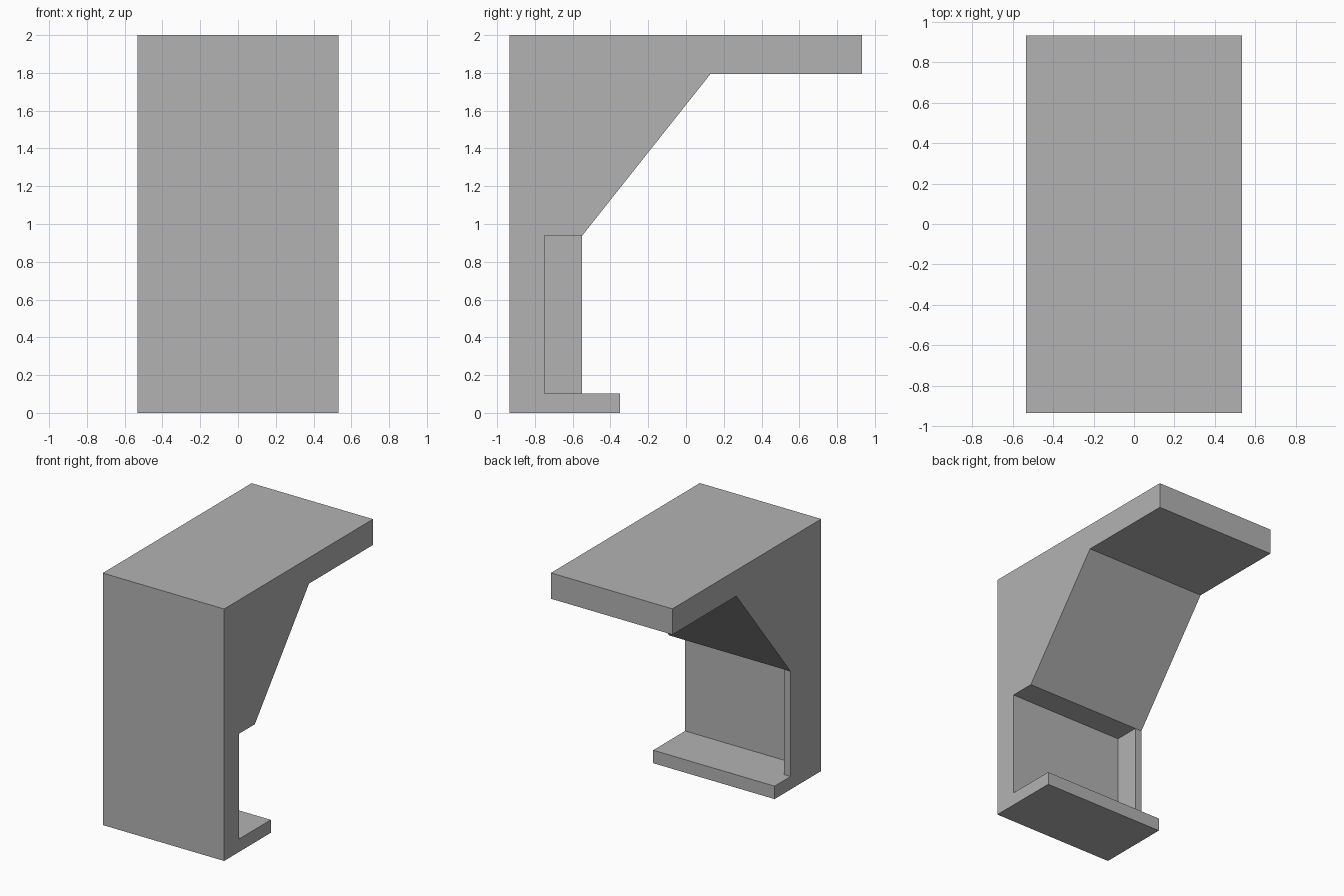
import bpy
import bmesh

if "Cube" in bpy.data.objects:
    bpy.data.objects.remove(bpy.data.objects["Cube"], do_unlink=True)

HALF = 0.533      # half width
FLANGE = 0.058    # thickness of the side flange

grey = bpy.data.materials.new("plain_grey")
colour = (0.45, 0.45, 0.45, 1.0)
grey.use_nodes = True
grey.diffuse_color = colour
grey.node_tree.nodes["Principled BSDF"].inputs["Base Color"].default_value = colour


def extrude_profile(name, profile, x0, x1):
    """Extrude a closed (y, z) outline from x0 to x1."""
    bm = bmesh.new()
    face = bm.faces.new([bm.verts.new((x0, y, z)) for y, z in profile])
    result = bmesh.ops.extrude_face_region(bm, geom=[face])
    moved = [v for v in result["geom"] if isinstance(v, bmesh.types.BMVert)]
    bmesh.ops.translate(bm, verts=moved, vec=(x1 - x0, 0, 0))
    bmesh.ops.recalc_face_normals(bm, faces=bm.faces)
    mesh = bpy.data.meshes.new(name)
    bm.to_mesh(mesh)
    bm.free()
    mesh.materials.append(grey)
    obj = bpy.data.objects.new(name, mesh)
    bpy.context.collection.objects.link(obj)
    return obj


# Bracket body: foot, thin front wall, recess, sloped brace and top shelf
body = [
    (-0.935, 0), (-0.35, 0), (-0.35, 0.103), (-0.75, 0.103),
    (-0.75, 0.938), (-0.55, 0.938), (0.13, 1.795), (0.932, 1.795),
    (0.932, 2), (-0.935, 2),
]
# Flange closing one side of the recess
flange = [(-0.75, 0.103), (-0.55, 0.103), (-0.55, 0.938), (-0.75, 0.938)]

extrude_profile("bracket_body", body, -HALF, HALF)
extrude_profile("side_flange", flange, -HALF, -HALF + FLANGE)
